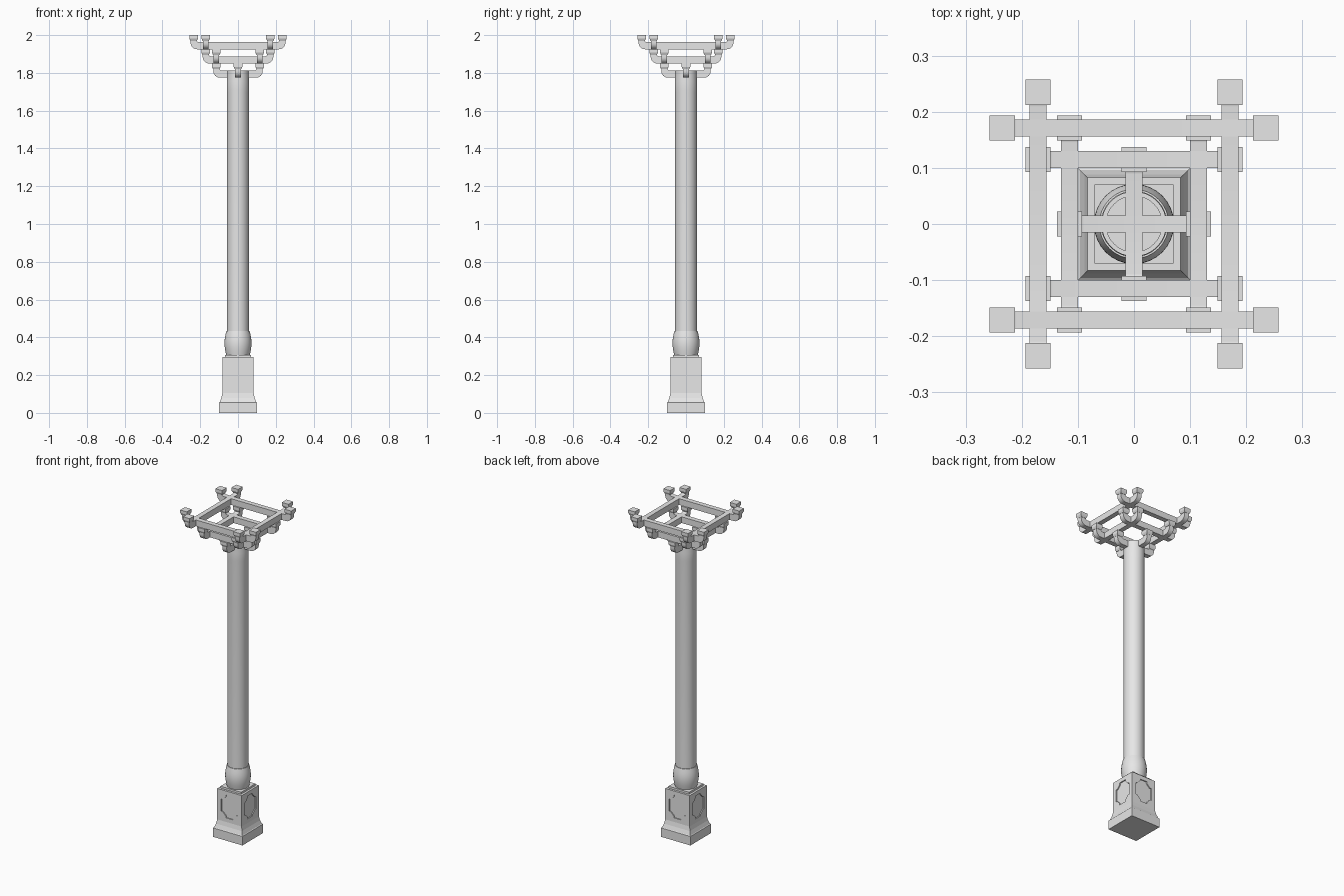
import bpy
import bmesh
from math import pi, sin, cos, sqrt, radians
from mathutils import Matrix, Vector

cube = bpy.data.objects.get("Cube")
if cube:
    bpy.data.objects.remove(cube, do_unlink=True)

stone = bpy.data.materials.new("light_grey_stone")
stone.use_nodes = True
GREY = (0.8, 0.8, 0.8, 1)
stone.diffuse_color = GREY
stone.node_tree.nodes["Principled BSDF"].inputs["Base Color"].default_value = GREY


def finish(bm, name, smooth=False):
    bmesh.ops.recalc_face_normals(bm, faces=bm.faces)
    mesh = bpy.data.meshes.new(name)
    bm.to_mesh(mesh)
    bm.free()
    mesh.materials.append(stone)
    obj = bpy.data.objects.new(name, mesh)
    bpy.context.collection.objects.link(obj)
    if smooth:
        bpy.ops.object.select_all(action='DESELECT')
        obj.select_set(True)
        bpy.context.view_layer.objects.active = obj
        bpy.ops.object.shade_smooth_by_angle(angle=radians(35))
    return obj


def lathe(bm, profile, sides, centre=(0, 0)):
    """Stack rings of (radius, z); four sides give square rings by half width."""
    scale, turn = (sqrt(2), pi / 4) if sides == 4 else (1, 0)
    rings = []
    for r, z in profile:
        rings.append([bm.verts.new((centre[0] + r * scale * cos(turn + 2 * pi * i / sides),
                                    centre[1] + r * scale * sin(turn + 2 * pi * i / sides), z))
                      for i in range(sides)])
    for a, b in zip(rings, rings[1:]):
        for i in range(sides):
            j = (i + 1) % sides
            bm.faces.new((a[i], a[j], b[j], b[i]))
    bm.faces.new(rings[0])
    bm.faces.new(rings[-1])


def prism(bm, outline, matrix, near, far):
    """Extrude an (x, z) outline along y, then place it with a matrix."""
    a, b = [[bm.verts.new(matrix @ Vector((x, y, z))) for x, z in outline]
            for y in (near, far)]
    bm.faces.new(a)
    bm.faces.new(b)
    for i in range(len(a)):
        j = (i + 1) % len(a)
        bm.faces.new((a[i], a[j], b[j], b[i]))


def mirrored(half):
    return half + [(-x, z) for x, z in reversed(half)]


# Square pedestal with a flared foot
bm = bmesh.new()
lathe(bm, [(0.1, 0), (0.1, 0.055), (0.096, 0.058), (0.088, 0.08), (0.083, 0.105),
           (0.083, 0.295), (0.07, 0.295), (0.07, 0.307)], 4)
pedestal = finish(bm, "pedestal")

# Recessed panel with notched corners on each pedestal face
w, h = 0.056, 0.07
quarter = [(w, h - 0.032), (w - 0.01, h - 0.032), (w - 0.032, h - 0.01), (w - 0.032, h)]
half = [(x, -z) for x, z in reversed(quarter)] + quarter
panel = [(x, z + 0.2) for x, z in mirrored(half)]
bm = bmesh.new()
for k in range(4):
    prism(bm, panel, Matrix.Rotation(k * pi / 2, 4, 'Z'), 0.077, 0.12)
cutter = finish(bm, "panel_cutter")
cutter.hide_render = True
cutter.hide_viewport = True
cutter.display_type = 'WIRE'
cut = pedestal.modifiers.new("panels", 'BOOLEAN')
cut.operation = 'DIFFERENCE'
cut.solver = 'EXACT'
cut.object = cutter

# Swelling drum under the shaft
bm = bmesh.new()
lathe(bm, [(0.062 + 0.0095 * sin(pi * t / 10), 0.305 + 0.0128 * t) for t in range(11)], 32)
finish(bm, "drum", True)

# Long round shaft with a slight collar and a rimmed top
bm = bmesh.new()
lathe(bm, [(0.058, 0.42), (0.058, 1.695), (0.0592, 1.71), (0.0592, 1.755), (0.058, 1.77),
           (0.058, 1.812), (0.05, 1.812), (0.05, 1.808)], 32)
finish(bm, "shaft", True)


# Bracket arm: flat beam whose ends curl up to carry a block
def arm_outline(end, z0):
    outer, inner, top, bend, fillet = end + 0.016, end - 0.016, 0.038, 0.034, 0.01
    steps = [i * pi / 12 for i in range(7)]
    half = [(outer - bend + bend * sin(a), bend - bend * cos(a)) for a in steps]
    half += [(outer, 0.05), (inner, 0.05)]
    half += [(inner - fillet + fillet * cos(a), top + fillet - fillet * sin(a)) for a in steps]
    return mirrored([(x, z + z0) for x, z in half])


# Three tiers of crossing arms, each wider than the one below
tiers = [("lower", 1.775, [0], 0.115),
         ("middle", 1.85, [-0.115, 0.115], 0.171),
         ("upper", 1.925, [-0.171, 0.171], 0.235)]
for name, z0, offsets, end in tiers:
    for axis, turn in (("side", 0), ("depth", pi / 2)):
        spin = Matrix.Rotation(turn, 4, 'Z')
        arms, blocks = bmesh.new(), bmesh.new()
        for off in offsets:
            prism(arms, arm_outline(end, z0), spin, off - 0.015, off + 0.015)
            for side in (-1, 1):
                spot = spin @ Vector((side * end, off, 0))
                lathe(blocks, [(0.017, z0 + 0.045), (0.0225, z0 + 0.057),
                               (0.0225, z0 + 0.075)], 4, spot.xy)
        finish(arms, f"{name}_{axis}_arms", True)
        finish(blocks, f"{name}_{axis}_blocks")
